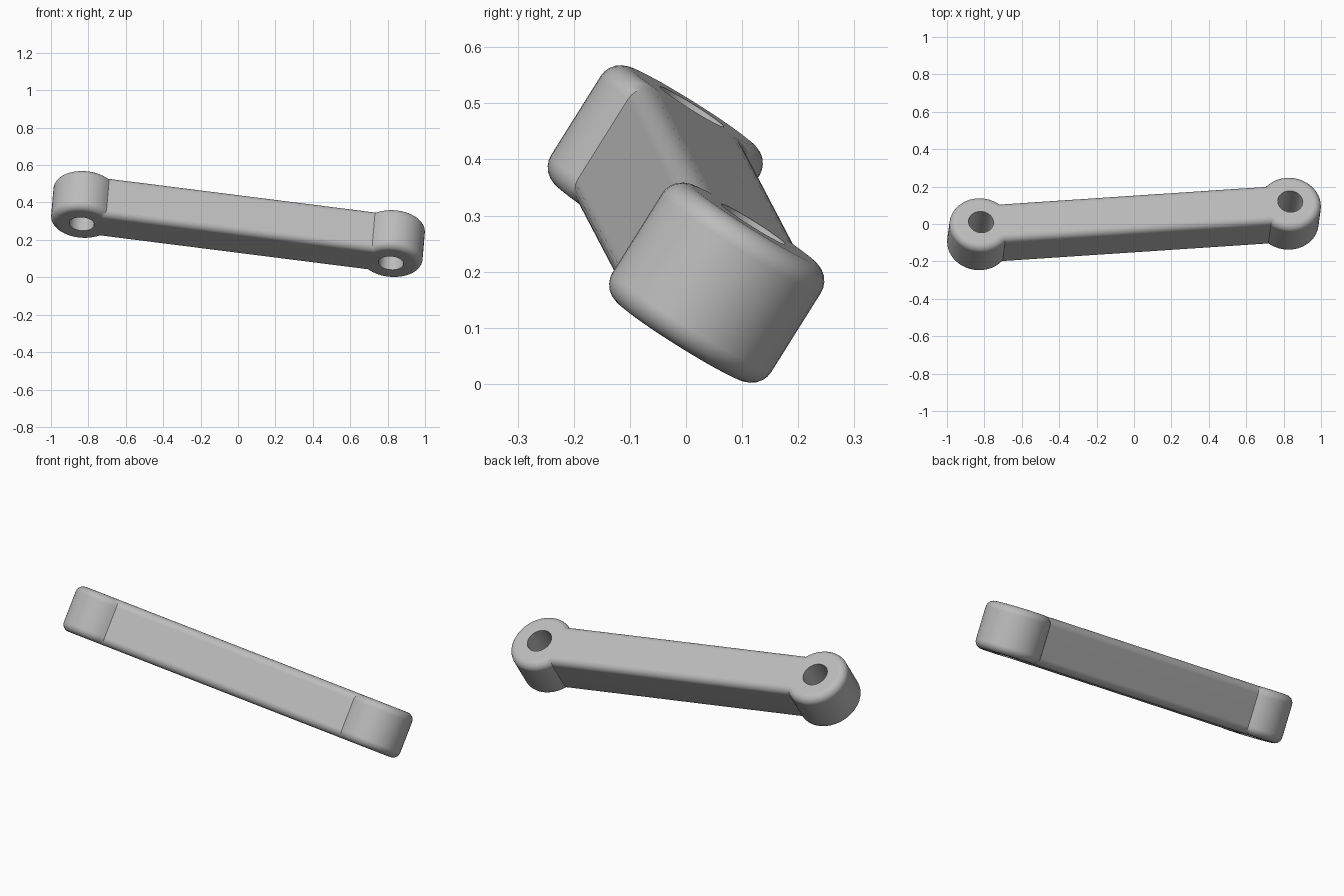
import bpy, bmesh, math
from mathutils import Vector, Matrix

cube = bpy.data.objects.get("Cube")
if cube:
    bpy.data.objects.remove(cube, do_unlink=True)

HALF_SPAN, BOSS_R, BAR_W = 0.835, 0.167, 0.119
HALF_H, FILLET, HOLE_R = 0.1235, 0.04, 0.067
ARC, STEPS = 36, 6

# Single grey material
grey = bpy.data.materials.new("plain grey")
grey.use_nodes = True
colour = (0.5, 0.5, 0.5, 1)
grey.diffuse_color = colour
grey.node_tree.nodes["Principled BSDF"].inputs["Base Color"].default_value = colour


def outline(inset):
    """Bar with a round boss at each end, shrunk inwards by inset."""
    radius, width = BOSS_R - inset, BAR_W - inset
    start = math.pi - math.asin(width / radius)
    pts = []
    for side in (1, -1):
        for i in range(ARC + 1):
            a = -start + 2 * start * i / ARC
            pts.append((side * (HALF_SPAN + radius * math.cos(a)),
                        side * radius * math.sin(a)))
    return pts


# Link body: stacked outlines with rounded rims
bm = bmesh.new()
levels = []
for sign in (-1, 1):
    angles = [math.pi / 2 * i / STEPS for i in range(STEPS + 1)]
    for a in (reversed(angles) if sign < 0 else angles):
        levels.append((FILLET * (1 - math.cos(a)),
                       sign * (HALF_H - FILLET + FILLET * math.sin(a))))
rings = [[bm.verts.new((x, y, z)) for x, y in outline(d)] for d, z in levels]
for low, high in zip(rings, rings[1:]):
    for i in range(len(low)):
        j = (i + 1) % len(low)
        bm.faces.new((low[i], low[j], high[j], high[i]))
bm.faces.new(rings[0][::-1])
bm.faces.new(rings[-1])
mesh = bpy.data.meshes.new("link_arm")
bm.to_mesh(mesh)
bm.free()
link = bpy.data.objects.new("link_arm", mesh)
mesh.materials.append(grey)
bpy.context.collection.objects.link(link)

# Pin holes through both bosses
for side in (-1, 1):
    bpy.ops.mesh.primitive_cylinder_add(vertices=40, radius=HOLE_R, depth=1,
                                        location=(side * HALF_SPAN, 0, 0))
    cutter = bpy.context.object
    cutter.name = "pin_hole_cutter"
    cutter.hide_render = True
    cutter.data.materials.append(grey)
    bpy.ops.object.select_all(action="DESELECT")
    bpy.context.view_layer.objects.active = link
    link.select_set(True)
    cut = link.modifiers.new("pin hole", "BOOLEAN")
    cut.operation, cut.solver, cut.object = "DIFFERENCE", "EXACT", cutter
    bpy.ops.object.modifier_apply(modifier=cut.name)
    bpy.data.objects.remove(cutter, do_unlink=True)

bpy.ops.object.shade_smooth_by_angle(angle=math.radians(30))
link.modifiers.new("even shading", "WEIGHTED_NORMAL").keep_sharp = True

# Tilted resting pose
along = Vector((1.66, 0.11, -0.21)).normalized()
up = Vector((0.072, 0.53, 0.845))
up = (up - along * up.dot(along)).normalized()
across = up.cross(along)
pose = Matrix((along, across, up)).transposed().to_4x4()
link.matrix_world = Matrix.Translation((0, 0, 0.285)) @ pose
